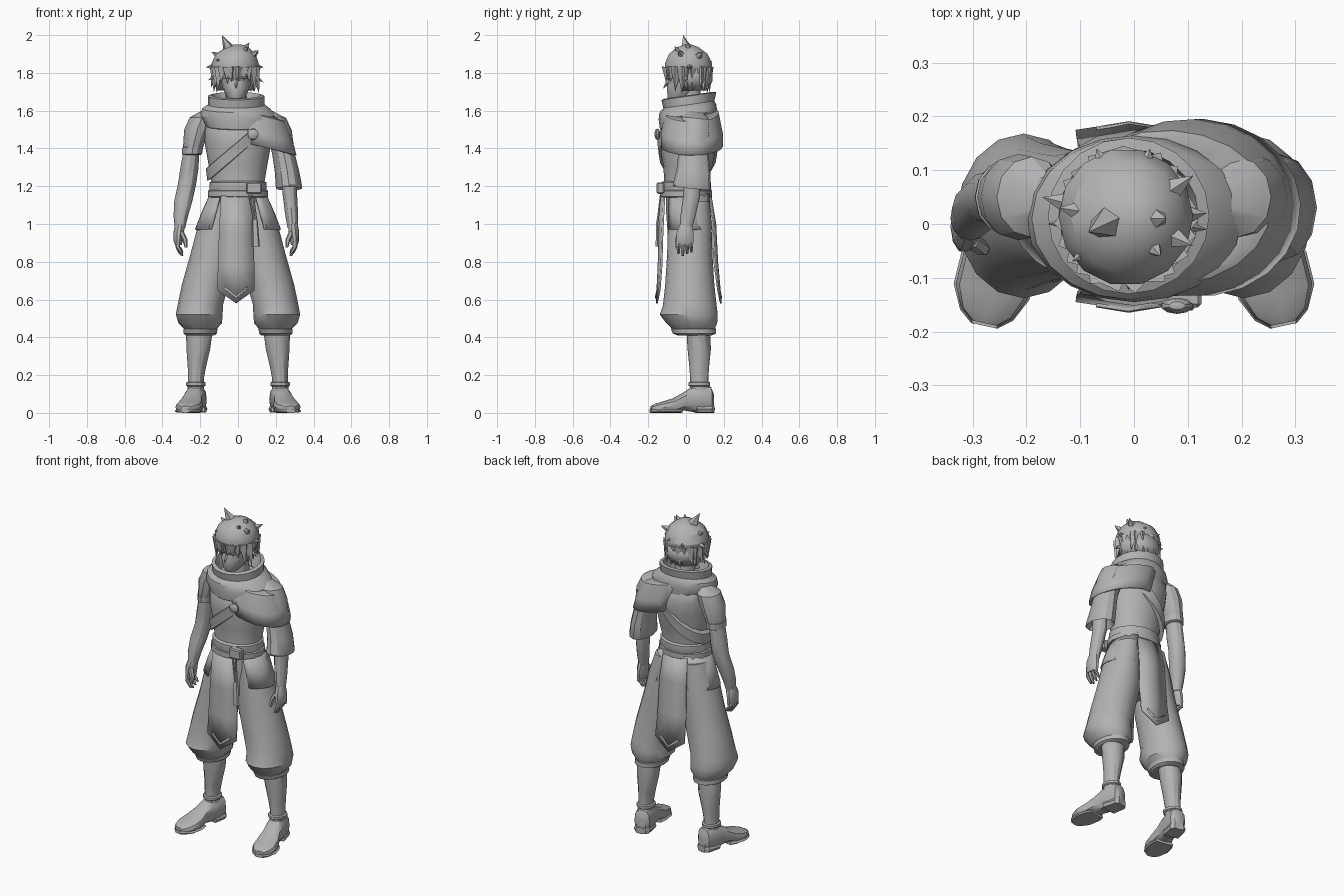
import bpy, bmesh, math, random
from mathutils import Vector, Matrix

random.seed(4)
UNIT = 0.01  # all sizes below are in hundredths

cube = bpy.data.objects.get("Cube")
if cube:
    bpy.data.objects.remove(cube, do_unlink=True)

grey = bpy.data.materials.new("plain_grey")
grey.use_nodes = True
GREY = (0.45, 0.45, 0.45, 1)
grey.diffuse_color = GREY
grey.node_tree.nodes["Principled BSDF"].inputs["Base Color"].default_value = GREY
parts = []


def finish(name, bm, thickness=0):
    """Turn a bmesh into an object, scaled to scene units."""
    bmesh.ops.scale(bm, vec=(UNIT, UNIT, UNIT), verts=bm.verts)
    bmesh.ops.recalc_face_normals(bm, faces=bm.faces)
    mesh = bpy.data.meshes.new(name)
    bm.to_mesh(mesh)
    bm.free()
    mesh.materials.append(grey)
    obj = bpy.data.objects.new(name, mesh)
    bpy.context.collection.objects.link(obj)
    if thickness:
        solid = obj.modifiers.new("thickness", 'SOLIDIFY')
        solid.thickness = thickness * UNIT
        solid.offset = 0
    parts.append(obj)
    return obj


def loft(name, rings, sides=12, lean=(0, 0), arc=None, cap=True,
         thickness=0, matrix=None, power=1.0, flip=1):
    """Skin oval rings (x, y, z, radius x, radius y); arc makes an open sheet."""
    bm = bmesh.new()
    start, end = arc or (0, 360)
    count = sides + 1 if arc else sides
    rows = []
    for cx, cy, cz, rx, ry in rings:
        row = []
        for i in range(count):
            a = math.radians(start + (end - start) * i / sides)
            c, s = math.cos(a), math.sin(a)
            x = cx + rx * math.copysign(abs(c) ** power, c)
            y = cy + ry * math.copysign(abs(s) ** power, s)
            z = cz + lean[0] * x + lean[1] * y
            row.append(bm.verts.new((x * flip, y, z)))
        rows.append(row)
    for low, high in zip(rows, rows[1:]):
        for i in range(sides):
            j = (i + 1) % count
            bm.faces.new((low[i], low[j], high[j], high[i]))
    if cap and not arc:
        bm.faces.new(rows[0])
        bm.faces.new(rows[-1])
    if matrix:
        bm.transform(matrix)
    return finish(name, bm, thickness)


def panel(name, rows, cx, bow, thickness):
    """Hanging cloth from rows of (half width, y, z, point drop)."""
    bm = bmesh.new()
    grid = [[bm.verts.new((cx + k * w, y + abs(k) * bow, z - (1 - abs(k)) * drop))
             for k in (-1, 0, 1)] for w, y, z, drop in rows]
    for top, low in zip(grid, grid[1:]):
        for i in range(2):
            bm.faces.new((top[i], top[i + 1], low[i + 1], low[i]))
    return finish(name, bm, thickness)


def box(name, centre, size, bevel=0.6):
    bm = bmesh.new()
    bmesh.ops.create_cube(bm, size=1)
    bmesh.ops.scale(bm, vec=size, verts=bm.verts)
    bmesh.ops.bevel(bm, geom=bm.edges[:], offset=bevel, segments=1, affect='EDGES')
    bmesh.ops.translate(bm, vec=centre, verts=bm.verts)
    return finish(name, bm)


def spike(bm, base, tip, radius, sides=5):
    base, tip = Vector(base), Vector(tip)
    way = tip - base
    turn = way.to_track_quat('Z', 'Y').to_matrix().to_4x4()
    bmesh.ops.create_cone(bm, segments=sides, radius1=radius, radius2=0, depth=way.length,
                          cap_ends=True, matrix=Matrix.Translation((base + tip) / 2) @ turn)


# Torso
loft("torso", [(0, 0, 114, 14, 12), (0, 0, 122, 14, 11.5), (0, 1, 131, 15.5, 13),
               (0, 1, 142, 17.5, 15), (0, 2, 150, 18, 15.5), (0, 3, 156, 18, 12.5),
               (0, 3, 161, 12, 9)], 16)

# Wide folded collar
loft("collar", [(0, 1, 150, 15, 13), (0, 1, 152, 17.5, 14.8), (0, 1, 157.5, 20, 15.5),
                (-1, 1, 161, 18, 15), (-1, 1.5, 163, 15, 13.5), (-1, 1.5, 167.5, 15, 14.5),
                (-1, 1.5, 168, 13, 12.5), (-1, 1.5, 160, 11, 10)], 20, lean=(0, 0.14), cap=False)

# Shoulder cape and diagonal sash
loft("shoulder_cape", [(2, 2, 162, 13, 11), (6, 3, 160, 19, 14), (10, 3, 151, 18.5, 16),
                       (12, 3, 144, 18.5, 16)], 14, lean=(-0.25, 0), arc=(-115, 120), thickness=1)
loft("sash", [(0, 1, 136, 14, 13), (0, 1, 136.5, 16.2, 15.4), (0, 1, 143.5, 17, 16.2),
              (0, 1, 144, 15, 14)], 20, lean=(0.85, 0), cap=False)
bm = bmesh.new()
bmesh.ops.create_uvsphere(bm, u_segments=10, v_segments=6, radius=3)
bmesh.ops.scale(bm, vec=(1, 0.5, 1), verts=bm.verts)
bmesh.ops.translate(bm, vec=(8, -15.2, 147.5), verts=bm.verts)
finish("sash_clasp", bm)

# Belt with buckle and hanging cords
loft("belt_wrap", [(0, 0, 117, 14.5, 13), (0, 0, 118, 15.2, 13.4), (0, 0, 122, 15, 13.2),
                   (0, 0, 123, 13, 11)], 16)
loft("belt", [(0, 0, 114, 15, 13), (0, 0, 114.5, 16, 13.8), (0, 0, 117.5, 16, 13.8),
              (0, 0, 118, 15, 13)], 16)
box("buckle", (8.5, -13.5, 119), (8, 4, 6))
for name, dx in (("front_cord", 0), ("rear_cord", -2)):
    loft(name, [(8 + dx, -13.5, 115, .5, .5), (9.5 + dx / 2, -14.8, 103, .6, .6),
                (9.5 + dx / 2, -15, 101, 1, 1), (10 + dx / 2, -15.2, 88, 1.6, 1)], 6)

# Hanging front and back cloths with pointed trims
panel("front_cloth", [(8, -13, 115, 0), (9, -14, 95, 0), (9.6, -14.5, 78, 0),
                      (9.8, -15.5, 65, 7)], -1, 1.5, 1)
panel("back_cloth", [(8, 13, 115, 0), (9, 15.5, 100, 0), (9.5, 16.5, 80, 0),
                     (9.8, 18.5, 65, 7)], -1, -1.5, 1)
panel("front_trim", [(6, -16, 67, 5), (6, -16.2, 65.5, 5)], -1, 1, .6)
panel("back_trim", [(6, 18.6, 67, 5), (6, 18.8, 65.5, 5)], -1, -1, .6)

# Hips, then both legs
loft("hips", [(0, 1, 116, 13.5, 11.5), (0, 1, 106, 16, 11.5), (0, 2, 92, 16, 11.5),
              (0, 2, 81, 8, 8)], 16)
for side, s in (("left", 1), ("right", -1)):
    loft(side + "_hip_flap", [(0, 1, 116, 14.5, 12.5), (0, 1, 106, 19, 13), (0, 1.5, 97, 22.5, 13.5)],
         8, arc=(-52, 62), thickness=.8, flip=s)
    loft(side + "_trouser", [(9.5, 2, 112, 7, 10.5), (11, 2, 100, 10, 11.5), (13, 2, 84, 12.2, 12),
                             (17.3, 2, 68, 12.4, 13), (20, 2, 57, 12, 14.2),
                             (20.5, 1.5, 52, 12.4, 15.3), (20, 3, 47.5, 11.5, 13.5),
                             (19.8, 4, 44, 8.2, 11)], 16, flip=s)
    loft(side + "_trouser_cuff", [(19.8, 4, 45, 8, 10.5), (19.8, 4, 44.5, 9, 12), (20, 4.5, 42, 8.8, 11.5),
                                  (20, 4.5, 41, 7.5, 9)], 16, flip=s)
    loft(side + "_calf", [(20.5, 6.5, 43, 7, 6.2), (21, 7, 34, 6.3, 6.2), (21.8, 7, 24, 4.8, 5.2),
                          (22.3, 7, 18, 4.2, 4.8), (22.3, 7, 12, 4.4, 5)], 12, flip=s)
    loft(side + "_ankle_band", [(22.3, 7, 14, 4.5, 5), (22.3, 7, 14.5, 5.2, 5.8),
                                (22.3, 7, 16, 5.2, 5.8), (22.3, 7, 16.5, 4.2, 4.8)], 12, flip=s)
    # Shoe is skinned from heel to toe, then turned outward
    lay = Matrix.Rotation(math.radians(90), 4, 'X')
    place = Matrix.Translation((s * 22.3, 7, 0)) @ Matrix.Rotation(math.radians(s * 12), 4, 'Z') @ lay
    loft(side + "_shoe", [(0, 6, -7.5, 2.8, 4.5), (0, 7, -6, 4.6, 7), (0, 7.5, -1, 5.2, 7.5),
                          (0, 7.2, 4, 5.2, 6.6), (0, 6, 9, 5.4, 4.6), (0, 4, 14, 6.6, 3.8),
                          (0, 3, 20, 6.8, 3), (0, 2.5, 24, 5, 2.3), (0, 2.3, 26, 2.5, 1.4)],
         12, matrix=place, power=0.75)
    loft(side + "_sole", [(0, 1, 10, 5.5, 1), (0, 1, 14, 7, 1), (0, 1, 20, 7.2, 1), (0, 1, 24.5, 5, 1),
                          (0, 1, 26.5, 2.5, 1)], 8, matrix=place, power=0.5)
    loft(side + "_heel", [(0, 2, -7.8, 3, 2), (0, 2, -6, 5, 2), (0, 2, 2, 5.4, 2)],
         8, matrix=place, power=0.5)

# Arms: short sleeve on the right, wide long sleeve on the left
shoulder = [(16, 5, 160, 3, 4), (19, 5, 156.5, 6.5, 7.5), (21.5, 5, 150, 7, 8)]
loft("right_sleeve", shoulder + [(23.5, 5, 142, 5.5, 7), (24.5, 5, 137, 4.8, 6)], flip=-1)
loft("right_sleeve_cuff", [(24.3, 5, 136.5, 4.5, 5.5), (24.3, 5, 137, 5.3, 6.6),
                           (24, 5, 140.5, 5.5, 6.8), (24, 5, 141, 4.5, 6)], flip=-1)
loft("right_arm", [(24.5, 5, 140, 4.2, 5.2), (25.8, 5, 129, 4.8, 5.2), (27, 5, 121, 4.8, 4.8),
                   (29, 3, 112, 4.8, 4.6), (30.3, 1, 104, 3.8, 4), (30.7, 0, 98, 2.8, 3.3)], flip=-1)
loft("left_sleeve", shoulder + [(24, 4, 138, 6, 8), (26, 4, 128, 6.5, 9), (27, 3, 120, 7, 10),
                                (27, 3, 119, 6.7, 9.6), (27, 3, 121, 5.5, 8), (27, 3, 128, 4, 4)],
     lean=(0, -0.1))
loft("left_forearm", [(27, 3, 128, 4, 4.5), (27.5, 3, 115, 3.8, 4.5), (28.5, 1, 104, 3.4, 4),
                      (29, 0, 98, 2.8, 3.3)])

# Hands with relaxed fingers
for side, s, hx in (("left", 1, 29), ("right", -1, 30.7)):
    loft(side + "_palm", [(hx, 0, 100, 2.6, 3.2), (hx + .6, -.5, 96, 2.8, 4.6),
                          (hx + 1, -.5, 91, 2.4, 4.8), (hx + .8, -.5, 89, 1.8, 4.4)], 10, flip=s)
    for n, y in enumerate((-4, -1.7, .6, 2.8)):
        tip = 83 + abs(n - 1)
        loft(f"{side}_finger_{n}", [(hx + 1, y, 91, 1.2, 1.1), (hx + 1.2, y, 88, 1.3, 1.2),
                                    (hx, y, tip + 2, 1.1, 1), (hx - 1.2, y, tip, .6, .6)], 6, flip=s)
    loft(side + "_thumb", [(hx - .5, -3, 96, 1.5, 1.5), (hx - 2.5, -4.5, 92, 1.4, 1.5),
                           (hx - 3.2, -4.8, 87.5, .7, .8)], 6, flip=s)

# Head and face
loft("neck", [(-1, 3, 156, 6, 6), (-1, 2, 172, 5.5, 5.5)])
loft("head", [(-1, -5.5, 164.5, 2.5, 3), (-1, -3.5, 167, 5, 6.5), (-1, -1, 173, 7.5, 9.3),
              (-1, 0, 176, 8, 9.3), (-1, 0, 178, 8.2, 10.3), (-1, 0, 184, 8.5, 10.5),
              (-1, 1, 192, 6, 7)], 14)
bm = bmesh.new()
spike(bm, (-1, -8.5, 176.5), (-1, -12.3, 171.5), 1.7, 4)
finish("nose", bm)
for name, x in (("left_brow", 2.6), ("right_brow", -4.6)):
    box(name, (x, -9.3, 177.5), (4.6, 2, 1.2), .3)
box("lips", (-1, -9, 168.8), (3, 1.8, .8), .3)

# Hair: cap, nape and spiked locks
loft("hair_cap", [(-1.5, 1, 177, 10.5, 11), (-1.5, 1.2, 180, 12, 12.3), (-1.5, 1.3, 185, 12.5, 12.8),
                  (-1.2, 1.2, 190, 10.5, 10.5), (-.5, 1, 193.5, 6, 6), (0, 1, 195, 2, 2)], 14)
loft("hair_nape", [(-1.5, 1, 182, 11.5, 12.5), (-1.5, 1.5, 176, 11, 12), (-1.5, 2, 171, 8.5, 9)],
     10, arc=(-25, 205), thickness=1.2)
bm = bmesh.new()
for i in range(22):
    a = math.radians(i * 360 / 22 + random.uniform(-5, 5))
    c, d = math.cos(a), math.sin(a)
    low = 175 if d < -0.6 else 169.5
    spike(bm, (-1.5 + 10.5 * c, 1 + 11 * d, 183),
          (-1.5 + 11.5 * c + random.uniform(-2, 2), 1 + 11.8 * d, low + random.uniform(-1, 3)), 3, 4)
for tip, radius in (((-14, 3, 191), 4), ((-17, 5, 183), 4), ((-11.5, -7, 187), 4),
                    ((5, -6, 194), 4), ((11, -4, 192), 4), ((11, 9, 191), 4), ((13.5, 2, 183), 4),
                    ((13.5, -1, 175), 3), ((-16, 0, 176), 3), ((3, 14, 186), 5), ((-7, 14, 185), 5)):
    tip = Vector(tip)
    spike(bm, Vector((-1, 1, 184)).lerp(tip, 0.45), tip, radius)
spike(bm, (-3, 1, 189), (-8.5, -1.5, 200), 5)
spike(bm, (1, 1, 188), (6, 1, 196), 6)
finish("hair_spikes", bm)

# Soft shading with crisp creases
bpy.ops.object.select_all(action='DESELECT')
for obj in parts:
    obj.select_set(True)
bpy.context.view_layer.objects.active = parts[0]
bpy.ops.object.shade_smooth_by_angle(angle=math.radians(30))
